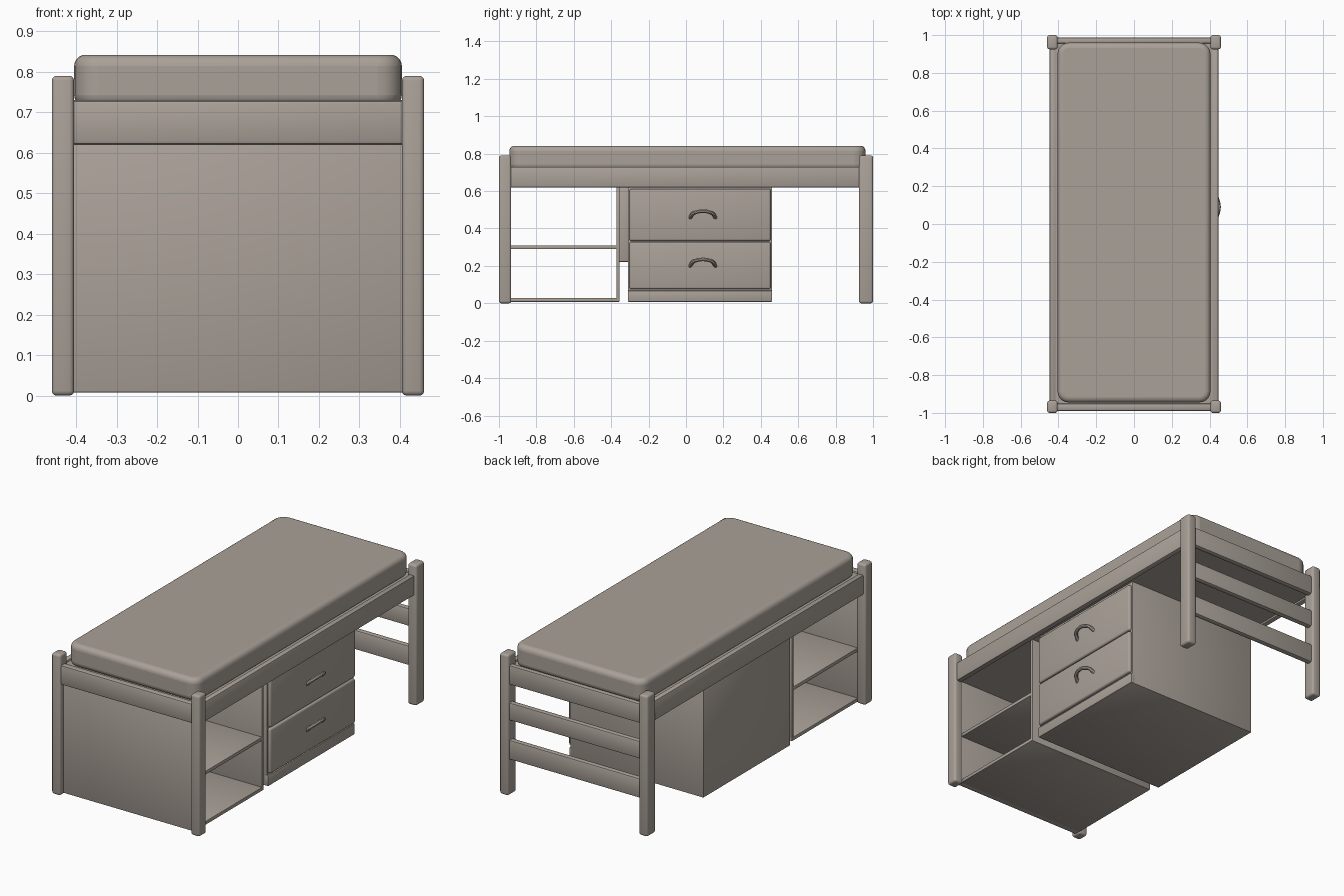
import bpy
import math
from mathutils import Vector

cube = bpy.data.objects.get("Cube")
if cube:
    bpy.data.objects.remove(cube, do_unlink=True)

clay = bpy.data.materials.new("warm grey")
clay.use_nodes = True
COLOUR = (0.40, 0.355, 0.315, 1)
clay.diffuse_color = COLOUR
clay.node_tree.nodes["Principled BSDF"].inputs["Base Color"].default_value = COLOUR


def finish(obj, name):
    obj.name = name
    obj.data.materials.append(clay)
    bpy.ops.object.shade_smooth_by_angle(angle=math.radians(35))
    return obj


def box(name, low, high, bevel=0.006, segments=2):
    """Rounded box between two opposite corners."""
    low, high = Vector(low), Vector(high)
    bpy.ops.mesh.primitive_cube_add(size=1, location=(low + high) / 2)
    obj = bpy.context.object
    obj.scale = high - low
    bpy.ops.object.transform_apply(location=False, rotation=False)
    if bevel:
        mod = obj.modifiers.new("Soft edges", "BEVEL")
        mod.width = bevel
        mod.segments = segments
        bpy.ops.object.modifier_apply(modifier=mod.name)
    return finish(obj, name)


def handle(name, z):
    """Arched pull on a drawer front."""
    curve = bpy.data.curves.new(name, "CURVE")
    curve.dimensions = "3D"
    curve.bevel_depth = 0.01
    curve.bevel_resolution = 2
    curve.resolution_u = 6
    path = curve.splines.new("BEZIER")
    points = [(0.405, 0.02, z - 0.02), (0.44, 0.045, z + 0.01),
              (0.44, 0.135, z + 0.01), (0.405, 0.16, z - 0.02)]
    path.bezier_points.add(len(points) - 1)
    for knot, co in zip(path.bezier_points, points):
        knot.co = co
        knot.handle_left_type = knot.handle_right_type = "AUTO"
    curve.use_fill_caps = True
    obj = bpy.data.objects.new(name, curve)
    bpy.context.collection.objects.link(obj)
    bpy.ops.object.select_all(action="DESELECT")
    obj.select_set(True)
    bpy.context.view_layer.objects.active = obj
    bpy.ops.object.convert(target="MESH")
    finish(bpy.context.object, name)


# Corner posts and side rails
for side, s in (("left", 1), ("right", -1)):
    xs = sorted((s * 0.405, s * 0.46))
    box(side + "_front_post", (xs[0], -1, 0), (xs[1], -0.935, 0.79), 0.012, 3)
    box(side + "_back_post", (xs[0], 0.925, 0), (xs[1], 1, 0.79), 0.012, 3)
    xs = sorted((s * 0.415, s * 0.447))
    box(side + "_side_rail", (xs[0], -0.96, 0.62), (xs[1], 0.96, 0.73))

# Closed front end
box("front_rail", (-0.42, -0.99, 0.62), (0.42, -0.95, 0.73), 0.01)
box("front_panel", (-0.42, -0.972, 0.008), (0.42, -0.94, 0.63), 0.003)

# Open slatted back end
for name, low, high in (("top", 0.62, 0.73), ("middle", 0.42, 0.52), ("lower", 0.2, 0.31)):
    box("back_rail_" + name, (-0.42, 0.955, low), (0.42, 0.988, high), 0.009)

# Bed base and mattress
box("bed_base", (-0.42, -0.96, 0.63), (0.42, 0.965, 0.72), 0)
mattress = box("mattress", (-0.405, -0.945, 0.715), (0.405, 0.96, 0.842), 0)
for width, limit in ((0.06, True), (0.028, False)):
    mod = mattress.modifiers.new("Round", "BEVEL")
    mod.width = width
    mod.segments = 5
    mod.limit_method = "WEIGHT" if limit else "ANGLE"
    mod.angle_limit = math.radians(40)
    if limit:
        # Only the upright corners get the larger radius
        weights = mattress.data.attributes.new("bevel_weight_edge", "FLOAT", "EDGE")
        for edge in mattress.data.edges:
            a, b = (mattress.data.vertices[i].co for i in edge.vertices)
            weights.data[edge.index].value = float(abs(a.z - b.z) > 0.01)
bpy.context.view_layer.objects.active = mattress
for mod in list(mattress.modifiers):
    bpy.ops.object.modifier_apply(modifier=mod.name)
bpy.ops.object.shade_smooth_by_angle(angle=math.radians(35))

# Open shelf unit
box("shelf_bottom", (-0.41, -0.95, 0.008), (0.41, -0.355, 0.028), 0.003)
box("shelf_middle", (-0.41, -0.95, 0.29), (0.41, -0.36, 0.31), 0.003)
box("shelf_divider", (-0.41, -0.372, 0.008), (0.41, -0.355, 0.64), 0.003)
box("divider_spacer", (-0.40, -0.36, 0.22), (-0.36, -0.30, 0.63), 0.008)

# Drawer cabinet
box("cabinet", (-0.43, -0.31, 0.008), (0.397, 0.46, 0.635), 0.003)
box("cabinet_plinth", (0.38, -0.31, 0.008), (0.405, 0.46, 0.068), 0.004)
for name, low, high in (("lower", 0.076, 0.328), ("upper", 0.334, 0.612)):
    box(name + "_drawer_front", (0.38, -0.302, low), (0.414, 0.452, high), 0.01, 3)
    handle(name + "_drawer_handle", low + 0.14)
